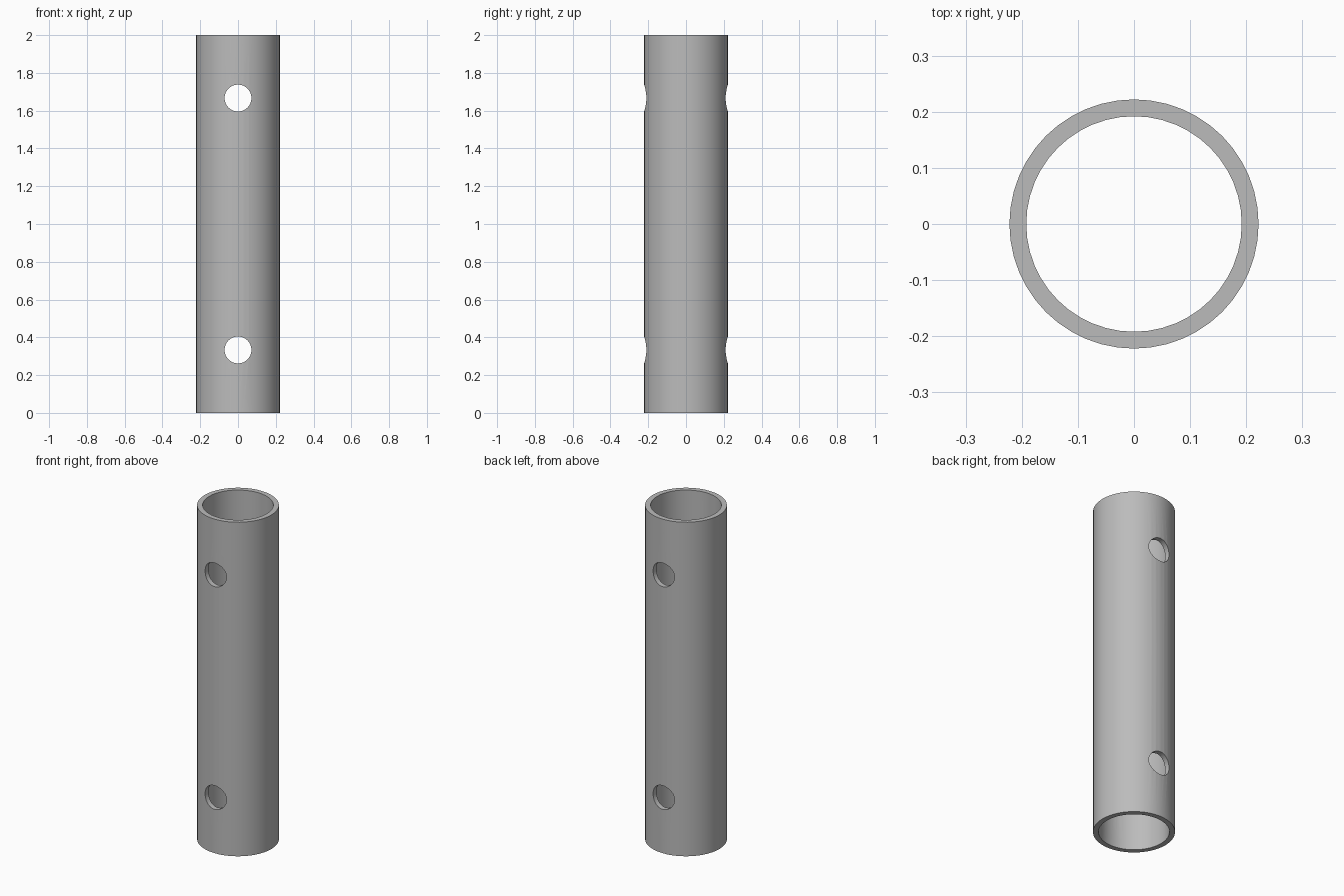
import bpy
import math

cube = bpy.data.objects.get("Cube")
if cube:
    bpy.data.objects.remove(cube, do_unlink=True)

LENGTH = 2.0
OUTER, INNER = 0.222, 0.192
HOLE = 0.071
HOLE_HEIGHTS = (LENGTH / 6, LENGTH * 5 / 6)

grey = bpy.data.materials.new("metal grey")
grey.use_nodes = True
colour = (0.5, 0.5, 0.5, 1)
grey.diffuse_color = colour
grey.node_tree.nodes["Principled BSDF"].inputs["Base Color"].default_value = colour


def cylinder(name, radius, depth, z, tilt=0.0):
    bpy.ops.mesh.primitive_cylinder_add(
        vertices=48, radius=radius, depth=depth,
        location=(0, 0, z), rotation=(tilt, 0, 0))
    obj = bpy.context.object
    obj.name = name
    obj.data.materials.append(grey)
    return obj


# Tube body, with a bore along its length and two cross holes front to back
tube = cylinder("tube", OUTER, LENGTH, LENGTH / 2)
cutters = [cylinder("bore_cutter", INNER, LENGTH + 0.2, LENGTH / 2)]
for z in HOLE_HEIGHTS:
    cutters.append(cylinder("cross_hole_cutter", HOLE, 1.0, z, math.pi / 2))

# Cut the openings and discard the cutters
bpy.ops.object.select_all(action="DESELECT")
tube.select_set(True)
bpy.context.view_layer.objects.active = tube
for cutter in cutters:
    cutter.hide_render = True
    cut = tube.modifiers.new("cut", "BOOLEAN")
    cut.operation = "DIFFERENCE"
    cut.solver = "EXACT"
    cut.object = cutter
    bpy.ops.object.modifier_apply(modifier=cut.name)
    bpy.data.objects.remove(cutter, do_unlink=True)

# Smooth walls with crisp rims
bpy.ops.object.shade_smooth_by_angle(angle=math.radians(30))
